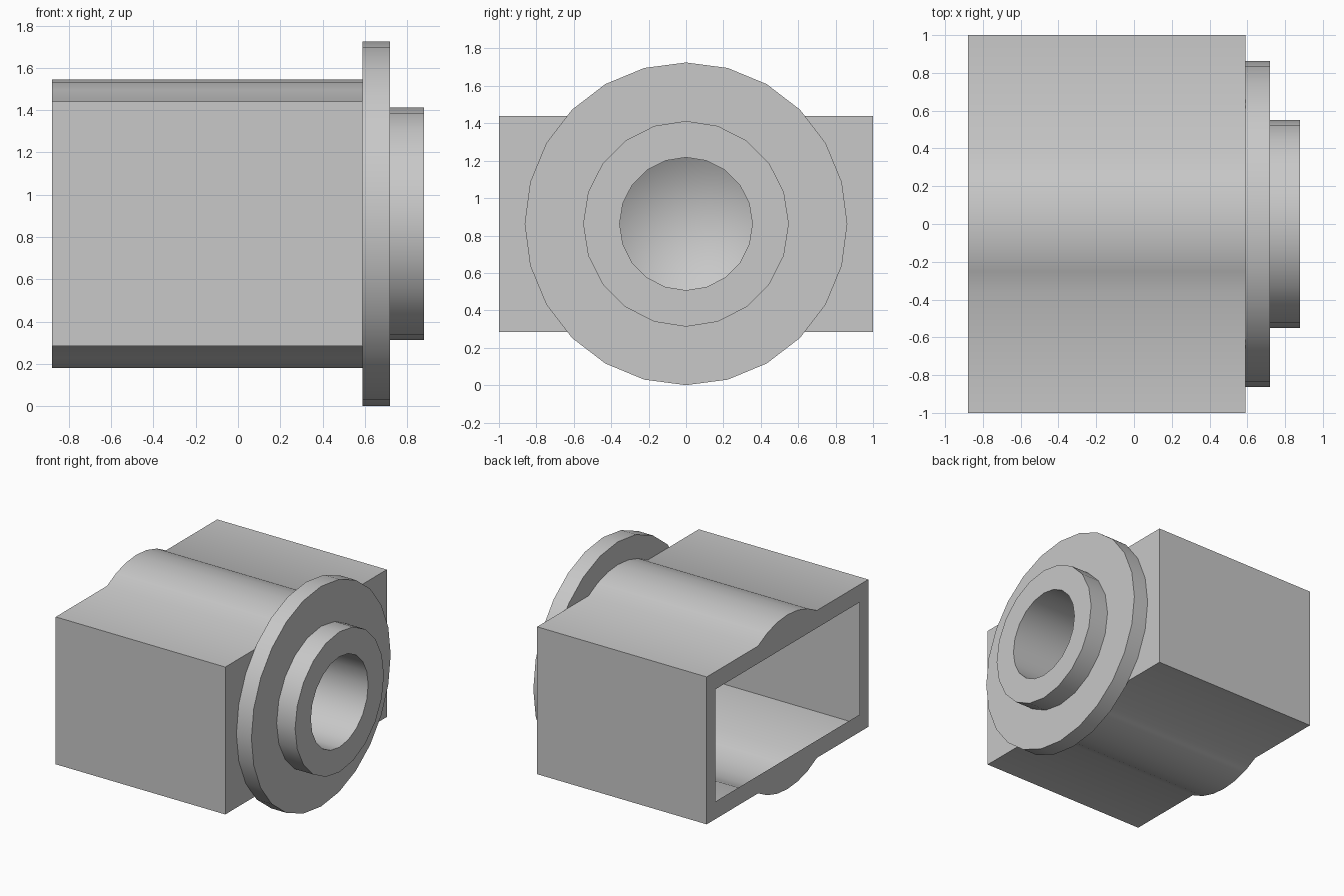
import bpy, bmesh
from math import sin, cos, pi, asin, radians

cube = bpy.data.objects.get("Cube")
if cube:
    bpy.data.objects.remove(cube)

MID = 0.8625            # height of the axis
BACK, FRONT = -0.88, 0.59
HALF_H = 0.5775         # half height of the box
BUMP_R = 0.683          # radius of the rounded ridges
BORE_R, BORE_SIDES = 0.355, 20

grey = bpy.data.materials.new("light_grey")
grey.use_nodes = True
grey.diffuse_color = (0.58, 0.58, 0.58, 1)
grey.node_tree.nodes["Principled BSDF"].inputs["Base Color"].default_value = (0.58, 0.58, 0.58, 1)


def finish(bm, name):
    bmesh.ops.remove_doubles(bm, verts=bm.verts, dist=0.0005)
    mesh = bpy.data.meshes.new(name)
    bm.to_mesh(mesh)
    bm.free()
    mesh.materials.append(grey)
    obj = bpy.data.objects.new(name, mesh)
    bpy.context.collection.objects.link(obj)
    bpy.ops.object.select_all(action='DESELECT')
    obj.select_set(True)
    bpy.context.view_layer.objects.active = obj
    bpy.ops.object.shade_smooth_by_angle(angle=radians(40))
    return obj


def circle(radius, sides):
    return [(radius * cos(2 * pi * i / sides), radius * sin(2 * pi * i / sides))
            for i in range(sides)]


def ring(bm, x, points):
    return [bm.verts.new((x, y, MID + z)) for y, z in points]


def skin(bm, a, b):
    for i in range(len(a)):
        j = (i + 1) % len(a)
        bm.faces.new((a[i], a[j], b[j], b[i]))


def lathe(name, profile, sides):
    bm = bmesh.new()
    rings = [ring(bm, x, circle(r, sides)) for x, r in profile]
    for a, b in zip(rings, rings[1:]):
        skin(bm, a, b)
    return finish(bm, name)


def plate_with_hole(bm, x, outline, hole, direction):
    edges = []
    for loop in (outline, hole):
        vs = ring(bm, x, loop)
        edges += [bm.edges.new((vs[i - 1], vs[i])) for i in range(len(vs))]
    made = bmesh.ops.triangle_fill(bm, edges=edges, use_beauty=True,
                                   normal=(direction, 0, 0))
    for f in made["geom"]:
        if isinstance(f, bmesh.types.BMFace):
            f.normal_update()
            if f.normal.x * direction < 0:
                f.normal_flip()


# Housing: thin box with a rounded ridge above and below
spread = asin((BUMP_R ** 2 - HALF_H ** 2) ** 0.5 / BUMP_R)
angles = [spread * (1 - i / 3) for i in range(7)]
upper = [(1, HALF_H)] + [(BUMP_R * sin(a), BUMP_R * cos(a)) for a in angles] + [(-1, HALF_H)]
outline = upper + [(-y, -z) for y, z in upper]

bm = bmesh.new()
skin(bm, ring(bm, BACK, outline), ring(bm, FRONT, outline))
opening = [(0.89, 0.44), (-0.89, 0.44), (-0.89, -0.44), (0.89, -0.44)]
plate_with_hole(bm, BACK, outline, opening, -1)
plate_with_hole(bm, FRONT, outline, circle(BORE_R, BORE_SIDES), 1)
finish(bm, "housing")

# Round flange on the closed end
lathe("flange", [(FRONT, 0.6), (FRONT, 0.8625), (0.72, 0.8625), (0.72, 0.5)], 24)

# Boss with a blind bore ending in a conical tip
lathe("boss_and_bore", [(0.72, 0.55), (0.88, 0.55), (0.88, BORE_R),
                        (0.38, BORE_R), (0.17, 0)], BORE_SIDES)
